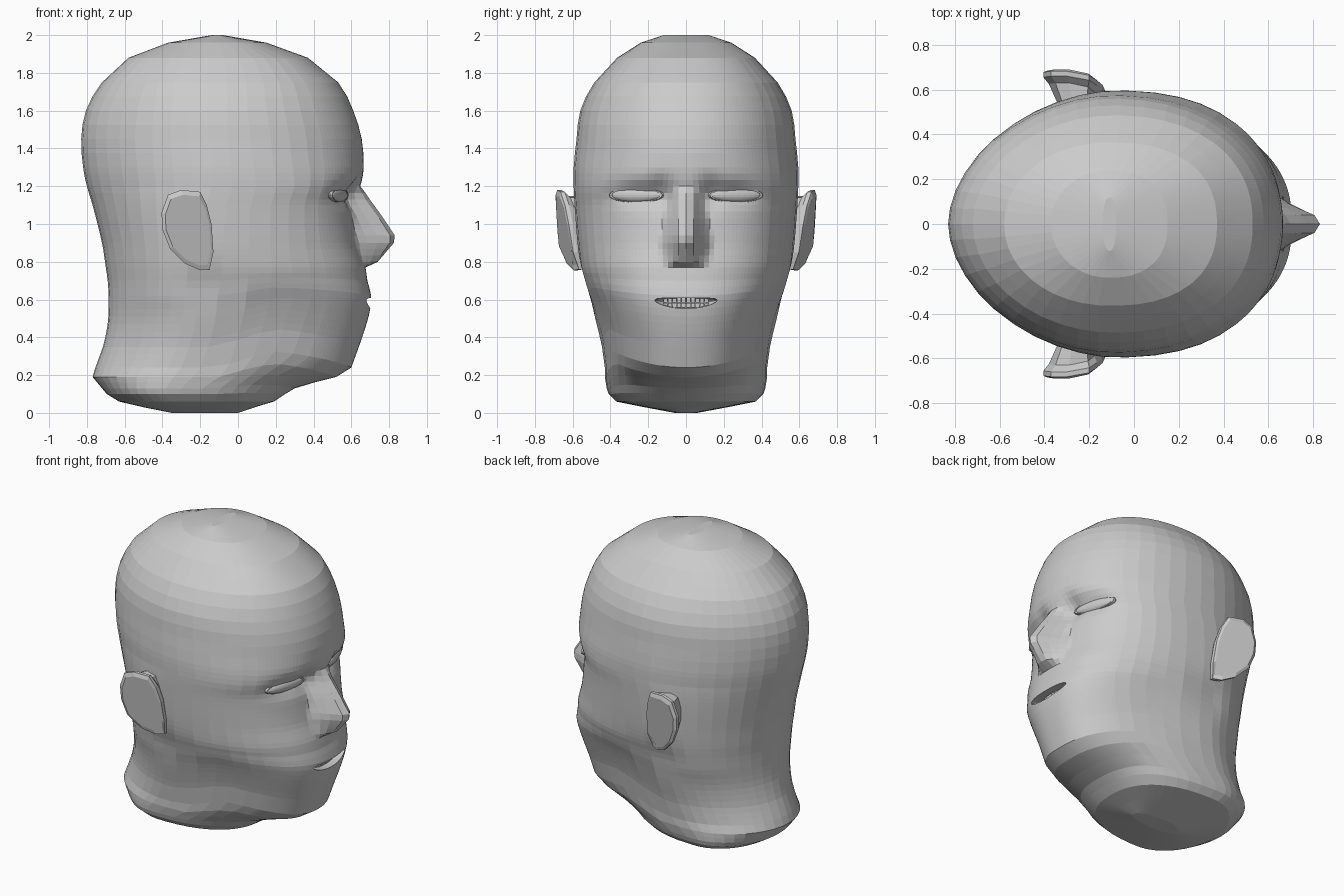
import bpy, bmesh, math
from mathutils import Matrix

if "Cube" in bpy.data.objects:
    bpy.data.objects.remove(bpy.data.objects["Cube"])

grey = bpy.data.materials.new("plain_grey")
grey.diffuse_color = (0.6, 0.6, 0.6, 1)
grey.use_nodes = True
grey.node_tree.nodes["Principled BSDF"].inputs["Base Color"].default_value = grey.diffuse_color


def clamp(v, lo=0.0, hi=1.0):
    return max(lo, min(hi, v))


def bump(u, v):
    return math.exp(-u * u - v * v)


def table(rows, z, smooth=False):
    """Interpolate rows (z, a, b, ...) at height z, straight or with smooth tangents."""
    i = 0
    while i < len(rows) - 2 and z > rows[i + 1][0]:
        i += 1
    p, q = rows[i], rows[i + 1]
    h = q[0] - p[0]
    k = clamp((z - p[0]) / h)
    if not smooth:
        return [a + (b - a) * k for a, b in zip(p[1:], q[1:])]
    o, r = rows[i - 1], rows[i + 2]
    out = []
    for c in range(1, len(p)):
        m0 = (q[c] - o[c]) / (q[0] - o[0]) * h
        m1 = (r[c] - p[c]) / (r[0] - p[0]) * h
        d = q[c] - p[c]
        out.append(p[c] + m0 * k + (3 * d - 2 * m0 - m1) * k ** 2 + (m0 + m1 - 2 * d) * k ** 3)
    return out


def finish(name, bm):
    bmesh.ops.recalc_face_normals(bm, faces=bm.faces)
    me = bpy.data.meshes.new(name)
    bm.to_mesh(me)
    bm.free()
    me.materials.append(grey)
    ob = bpy.data.objects.new(name, me)
    bpy.context.collection.objects.link(ob)
    return ob


def loft(name, rings):
    """Skin closed rings of points and cap both ends."""
    bm = bmesh.new()
    vs = [[bm.verts.new(p) for p in r] for r in rings]
    for a, b in zip(vs, vs[1:]):
        for i in range(len(a)):
            j = (i + 1) % len(a)
            bm.faces.new((a[i], a[j], b[j], b[i]))
    bm.faces.new(vs[0])
    bm.faces.new(vs[-1])
    return finish(name, bm)


def ellipsoid(name, loc, scale, yaw=0, seg=24, curl=0):
    bm = bmesh.new()
    m = Matrix.Translation(loc) @ Matrix.Rotation(yaw, 4, 'Z') @ Matrix.Diagonal((*scale, 1))
    bmesh.ops.create_uvsphere(bm, u_segments=seg, v_segments=seg // 2, radius=1, matrix=m)
    for v in bm.verts:
        v.co.z += curl * v.co.y ** 2
    return finish(name, bm)


# Head profile: height, front x, back x, half width
PROFILE = [
    (0.00, 0.00, -0.35, 0.06), (0.03, 0.09, -0.50, 0.22), (0.06, 0.19, -0.63, 0.37),
    (0.10, 0.25, -0.695, 0.41), (0.13, 0.30, -0.72, 0.42), (0.16, 0.40, -0.745, 0.425),
    (0.19, 0.52, -0.77, 0.43), (0.24, 0.60, -0.755, 0.43), (0.35, 0.64, -0.715, 0.445),
    (0.47, 0.68, -0.69, 0.475), (0.55, 0.70, -0.685, 0.50), (0.62, 0.705, -0.685, 0.525),
    (0.70, 0.685, -0.69, 0.545), (0.77, 0.675, -0.70, 0.56), (0.90, 0.635, -0.72, 0.575),
    (1.10, 0.615, -0.77, 0.59), (1.20, 0.65, -0.80, 0.595), (1.30, 0.665, -0.82, 0.595),
    (1.45, 0.655, -0.83, 0.58), (1.60, 0.61, -0.805, 0.56), (1.75, 0.53, -0.72, 0.485),
    (1.88, 0.37, -0.58, 0.365), (1.96, 0.15, -0.37, 0.24), (2.00, -0.08, -0.14, 0.12)]
# Nose ridge: height, x, half width at the base
NOSE = [(0.77, 0.675, 0.12), (0.80, 0.74, 0.13), (0.90, 0.825, 0.14), (0.94, 0.83, 0.135),
        (1.03, 0.77, 0.12), (1.13, 0.70, 0.095), (1.20, 0.655, 0.08)]


def head_point(t, z):
    front, back, w = table(PROFILE, z, 0.35 < z < 1.75)
    cx = (front + back) / 2 - 0.13 * (front - back) * clamp((1.2 - z) / 0.6)
    c, s = math.cos(t), math.sin(t)
    # squarer face, slightly pointed back of the skull and neck
    n = 2.4 - 0.25 * clamp((z - 1.15) / 0.2) if c > 0 else 1.85
    n += 0.2 * clamp((z - 1.65) / 0.2) + (0.15 * clamp((0.3 - z) / 0.2) if c < 0 else 0)
    x = cx + (front - cx if c > 0 else back - cx) * abs(c) ** (2 / n)
    y = math.copysign(w * abs(s) ** (2 / n), s)
    # hollow below the ear, behind the jaw
    y *= 1 - 0.05 * bump((x + 0.18) / 0.12, (z - 0.66) / 0.12)
    if c > 0:
        # eye sockets, deepest beside the nose
        x -= 0.05 * bump((abs(y) - 0.25) / 0.15, (z - 1.16) / 0.06)
        x -= 0.035 * bump((abs(y) - 0.13) / 0.06, (z - 1.17) / 0.08)
        # nose
        if 0.77 < z < 1.2:
            nx, nw = table(NOSE, z)
            x += max(0, nx - front) * clamp((nw - abs(y)) / (nw - 0.03)) ** 1.3
    # jaw line rises towards the ears
    z += (0.1 * (y / 0.42) ** 2 * clamp((x + 0.1) / 0.3)
          * clamp((z - 0.08) / 0.12) * clamp((0.75 - z) / 0.4))
    return (x, y, z)


# Ring heights: all profile and nose stations, with long gaps subdivided
keys = sorted({r[0] for r in PROFILE} | {r[0] for r in NOSE})
heights = [keys[0]]
for a, b in zip(keys, keys[1:]):
    n = max(1, round((b - a) / (0.035 if 0.3 < b < 1.35 else 0.07)))
    heights += [a + (b - a) * (i + 1) / n for i in range(n)]

# Columns: dense across the face, wider round the back
half = [0.04 * i for i in range(21)]
half += [0.8 + (math.pi - 0.8) * i / 16 for i in range(1, 16)]
angles = half + [math.pi] + [-t for t in reversed(half[1:])]
head = loft("head", [[head_point(t, z) for t in angles] for z in heights])

# Mouth opening, corners curling up
cutter = ellipsoid("mouth_cutter", (0.68, 0, 0.58), (0.10, 0.165, 0.028), seg=32, curl=0.6)
cutter.hide_render = True
mod = head.modifiers.new("mouth", 'BOOLEAN')
mod.operation, mod.solver, mod.object = 'DIFFERENCE', 'EXACT', cutter
bpy.context.view_layer.objects.active = head
bpy.ops.object.modifier_apply(modifier=mod.name)
bpy.data.objects.remove(cutter)

# Teeth in two curved rows
bm = bmesh.new()
for row_z in (0.597, 0.57):
    for i in range(10):
        y = (i - 4.5) * 0.024
        m = Matrix.Translation((0.645 - 1.5 * y * y, y, row_z))
        bmesh.ops.create_cube(bm, size=1, matrix=m @ Matrix.Diagonal((0.02, 0.021, 0.025, 1)))
finish("teeth", bm)

# Ear outline (x, z)
EAR = [(-0.20, 1.17), (-0.30, 1.18), (-0.37, 1.155), (-0.405, 1.06), (-0.40, 0.97), (-0.36, 0.87),
       (-0.28, 0.79), (-0.20, 0.755), (-0.15, 0.76), (-0.13, 0.85), (-0.14, 1.0), (-0.165, 1.1)]


def ear_ring(scale, depth, side):
    """Ear outline scaled about its middle, on a leaning outer surface minus depth."""
    ring = []
    for x, z in EAR:
        y = 0.605 + 0.075 * clamp((z - 0.74) / 0.15) ** 0.7 + 0.01 * clamp((z - 0.95) / 0.2)
        y -= 0.06 * clamp((x + 0.23) / 0.1)
        x, z = -0.24 + (x + 0.24) * scale, 0.97 + (z - 0.97) * scale
        ring.append((x, side * (y - depth), z))
    return ring


for side, label in ((1, "left"), (-1, "right")):
    # Ears
    root = [(0.6 * x - 0.09, side * 0.52, 0.97 + (z - 0.97) * 0.85) for x, z in EAR]
    loft(label + "_ear", [root, ear_ring(0.85, 0.06, side), ear_ring(1.0, 0.03, side),
                          ear_ring(1.0, 0.008, side), ear_ring(0.88, 0.0, side)])
    # Eyes with thin lid rims
    yaw = side * math.radians(17)
    ellipsoid(label + "_eye", (0.53, side * 0.262, 1.153), (0.03, 0.142, 0.038), yaw)
    bpy.ops.mesh.primitive_torus_add(major_radius=0.14, minor_radius=0.012, major_segments=24,
                                     minor_segments=6, location=(0.53, side * 0.262, 1.153),
                                     rotation=(0, math.pi / 2, yaw))
    rim = bpy.context.object
    rim.name = label + "_eyelid"
    rim.scale = (0.27, 1, 1.2)
    rim.data.materials.append(grey)
